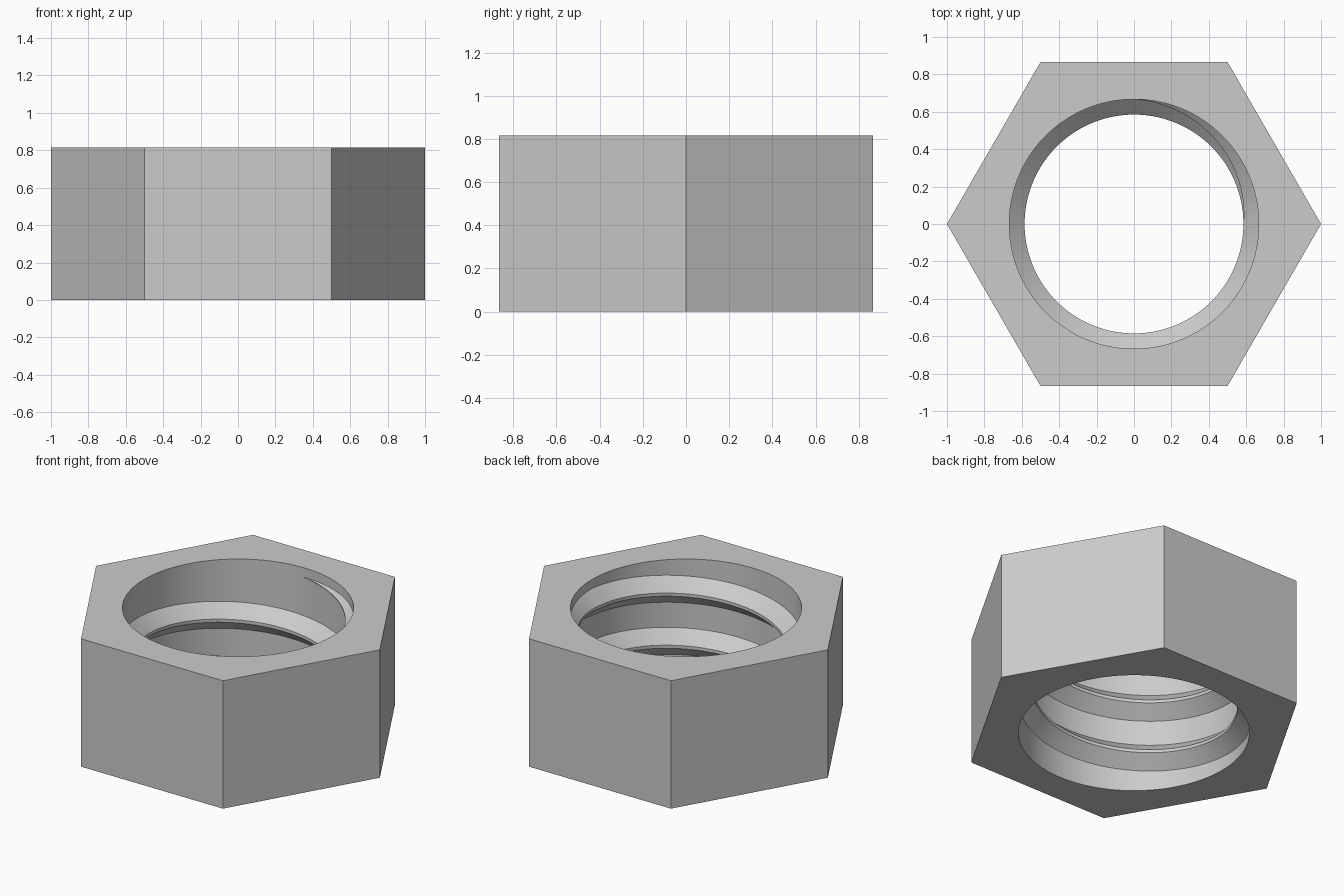
import bpy, bmesh
from math import sin, cos, radians

HEIGHT = 0.815
HOLE = 0.667        # thread root radius
CREST = 0.585       # thread crest radius
PITCH = 0.332
SECTOR = 20         # hole segments per hexagon side

cube = bpy.data.objects.get("Cube")
if cube:
    bpy.data.objects.remove(cube, do_unlink=True)

steel = bpy.data.materials.new("steel_grey")
colour = (0.6, 0.6, 0.6, 1)
steel.use_nodes = True
steel.diffuse_color = colour
steel.node_tree.nodes["Principled BSDF"].inputs["Base Color"].default_value = colour


def polar(radius, degrees, z):
    a = radians(degrees)
    return (radius * cos(a), radius * sin(a), z)


def finish(bm, name):
    mesh = bpy.data.meshes.new(name)
    bm.to_mesh(mesh)
    bm.free()
    mesh.materials.append(steel)
    obj = bpy.data.objects.new(name, mesh)
    bpy.context.collection.objects.link(obj)
    bpy.ops.object.select_all(action='DESELECT')
    obj.select_set(True)
    bpy.context.view_layer.objects.active = obj
    bpy.ops.object.shade_smooth_by_angle(angle=radians(25))
    return obj


# Hexagonal body with a round through hole
bm = bmesh.new()
count = 6 * SECTOR
outer, inner = [], []
for z in (0, HEIGHT):
    outer.append([bm.verts.new(polar(1, 60 * i, z)) for i in range(6)])
    inner.append([bm.verts.new(polar(HOLE, 360 * i / count, z)) for i in range(count)])
for i in range(6):
    j = (i + 1) % 6
    bm.faces.new((outer[0][i], outer[0][j], outer[1][j], outer[1][i]))
    arc = [(i * SECTOR + k) % count for k in range(SECTOR + 1)]
    top = [outer[1][i], outer[1][j]] + [inner[1][k] for k in reversed(arc)]
    bottom = [outer[0][j], outer[0][i]] + [inner[0][k] for k in arc]
    bm.faces.new(top)
    bm.faces.new(bottom)
for i in range(count):
    j = (i + 1) % count
    bm.faces.new((inner[0][j], inner[0][i], inner[1][i], inner[1][j]))
finish(bm, "hex_body")

# Right-handed internal thread, fading out over a quarter turn at each end
START, END, FADE, STEP = 60, 810, 90, 3
bm = bmesh.new()
previous = None
for angle in range(START, END + 1, STEP):
    size = max(0.002, min(1, (angle - START) / FADE, (END - angle) / FADE))
    middle = 0.22 + PITCH * (angle - 230) / 360
    crest = HOLE - (HOLE - CREST) * size
    profile = [(HOLE, 0.086), (crest, 0.01), (crest, -0.01), (HOLE, -0.086)]
    row = [bm.verts.new(polar(r, angle, middle + h * size)) for r, h in profile]
    if previous:
        for k in range(3):
            bm.faces.new((previous[k], row[k], row[k + 1], previous[k + 1]))
    previous = row
bmesh.ops.recalc_face_normals(bm, faces=bm.faces)
# Make the strip face the axis
bm.faces.ensure_lookup_table()
face = bm.faces[len(bm.faces) // 2]
centre = face.calc_center_median()
if face.normal.x * centre.x + face.normal.y * centre.y > 0:
    bmesh.ops.reverse_faces(bm, faces=bm.faces)
finish(bm, "inner_thread")
